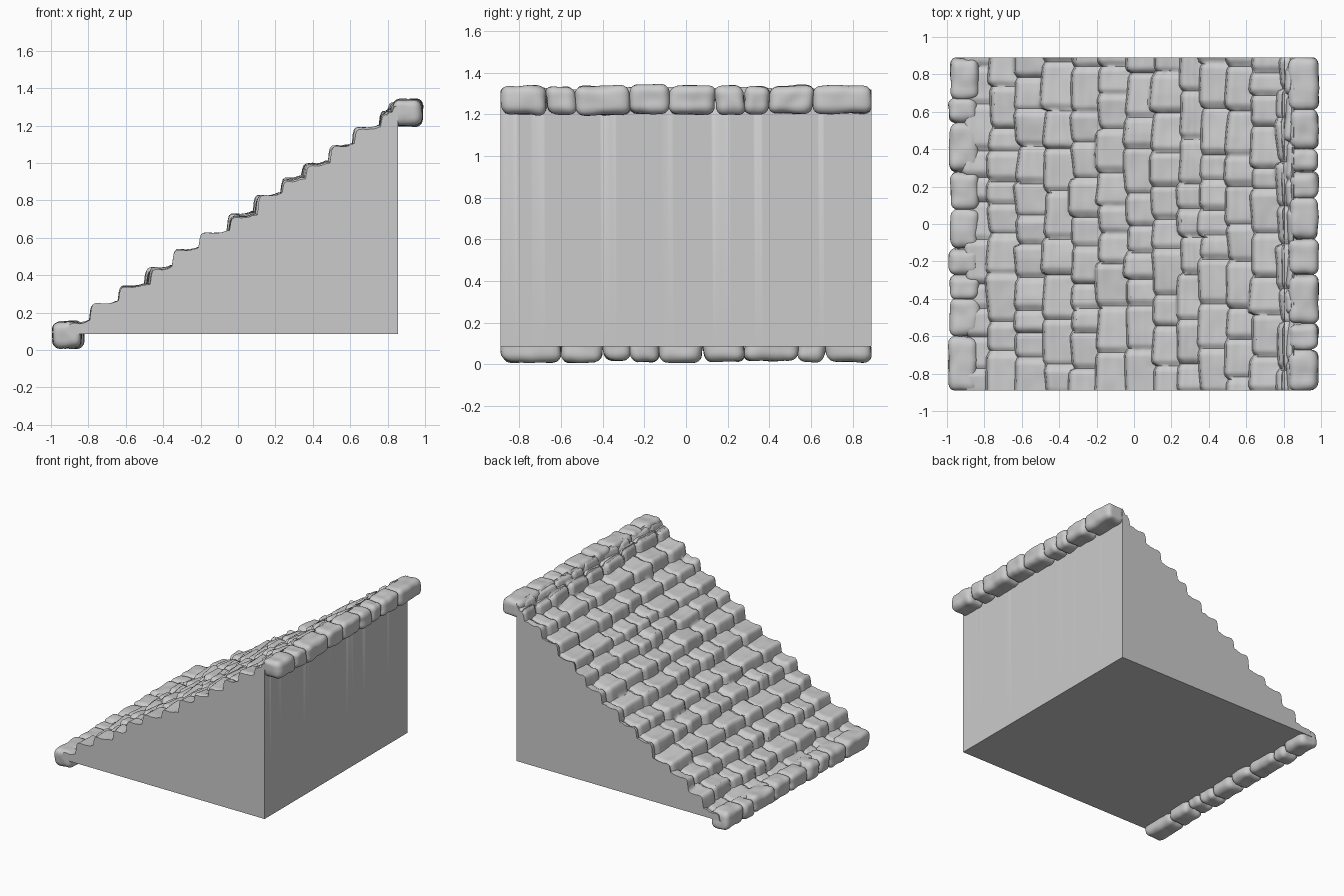
import bpy, bmesh, math, random
from mathutils import Vector, noise

random.seed(4)
if "Cube" in bpy.data.objects:
    bpy.data.objects.remove(bpy.data.objects["Cube"])

stone = bpy.data.materials.new("grey stone")
stone.use_nodes = True
stone.diffuse_color = (0.6, 0.6, 0.6, 1)
stone.node_tree.nodes["Principled BSDF"].inputs["Base Color"].default_value = (0.6, 0.6, 0.6, 1)

HALF = 0.89      # half the width of the flight
BASE = 0.085     # underside of the flight
BACK = 0.855     # back wall
ROWS = 150       # slices across the flight


def finish(bm, name, angle):
    bmesh.ops.recalc_face_normals(bm, faces=bm.faces)
    mesh = bpy.data.meshes.new(name)
    bm.to_mesh(mesh)
    bm.free()
    obj = bpy.data.objects.new(name, mesh)
    bpy.context.collection.objects.link(obj)
    mesh.materials.append(stone)
    bpy.ops.object.select_all(action='DESELECT')
    obj.select_set(True)
    bpy.context.view_layer.objects.active = obj
    bpy.ops.object.shade_smooth_by_angle(angle=math.radians(angle))
    return obj


def smooth(t):
    t = max(0, min(1, t))
    return t * t * (3 - 2 * t)


# One course of cobbles: list of (start, end, setback, drop, tilt)
def cobble_course():
    course, y = [], -HALF - random.uniform(0, 0.1)
    while y < HALF:
        end = y + random.uniform(0.12, 0.26)
        course.append((y, end, random.uniform(0, 0.024),
                       random.uniform(0, 0.018), random.uniform(-0.1, 0.1)))
        y = end
    return course


# Setback and drop of a course at y, blended across the joints
def sample(course, y):
    for i, (a, b, back, drop, tilt) in enumerate(course):
        if y <= b or i == len(course) - 1:
            joint = 1 - smooth(min(y - a, b - y) / 0.03)
            lean = tilt * (y - (a + b) / 2)
            return back + lean + joint * 0.012, max(0, drop + lean) + joint * 0.014


# Flight of steps: riser positions and tread heights
risers = [-0.93, -0.795, -0.645, -0.5, -0.355, -0.21, -0.06,
          0.08, 0.225, 0.335, 0.475, 0.61, 0.755, 0.805]
treads = [0.148, 0.247, 0.343, 0.44, 0.537, 0.628, 0.728,
          0.828, 0.922, 0.998, 1.093, 1.19, 1.28, 1.325]
courses = [cobble_course() for _ in risers]
# Shape of one riser (run, fraction of rise), then of one tread (fraction, lift)
RISER = [(0, 0.05), (0.004, 0.35), (0.008, 0.7), (0.014, 0.9), (0.026, 1)]
TREAD = [(0.2, 0.001), (0.4, -0.002), (0.6, 0.0), (0.8, 0.004), (0.93, 0.01)]


def slice_points(y):
    pts = [(-0.93, BASE)]
    before = BASE
    for i, (x, z) in enumerate(zip(risers, treads)):
        back, drop = sample(courses[i], y)
        wob = noise.noise(Vector((x * 5, y * 7, z * 3)))
        x0 = x + back + wob * 0.006
        top = z - drop + wob * 0.005
        after = risers[i + 1] if i + 1 < len(risers) else BACK
        pts += [(x0 + run, before + (top - before) * f) for run, f in RISER]
        start = x0 + 0.026
        for f, lift in TREAD:
            bump = noise.noise(Vector((x * 9 + f * 2, y * 9, 2))) * 0.008 * f
            pts.append((start + (after - start) * f, top + lift + bump))
        before = top + 0.01
    return pts + [(BACK, before), (BACK, BASE)]


bm = bmesh.new()
slices = []
for r in range(ROWS + 1):
    y = -HALF + 2 * HALF * r / ROWS
    slices.append([bm.verts.new((x, y, z)) for x, z in slice_points(y)])
for a, b in zip(slices, slices[1:]):
    for i in range(len(a)):
        j = (i + 1) % len(a)
        bm.faces.new((a[i], a[j], b[j], b[i]))
bm.faces.new(slices[0])
bm.faces.new(list(reversed(slices[-1])))
finish(bm, "step_flight", 40)


# Edging stones: rounded, chipped blocks in a row
def edging(name, cuts, x, z, size_x, size_z):
    for n, (a, b) in enumerate(zip(cuts, cuts[1:])):
        half = Vector((size_x / 2 * random.uniform(0.93, 1), (b - a) / 2 + 0.002,
                       size_z / 2 * random.uniform(0.92, 1)))
        centre = Vector((x + random.uniform(-0.006, 0.006), (a + b) / 2,
                         z + random.uniform(-0.004, 0.004)))
        shear = random.uniform(-0.12, 0.12)
        bm = bmesh.new()
        bmesh.ops.create_cube(bm, size=2)
        bmesh.ops.subdivide_edges(bm, edges=bm.edges, cuts=11, use_grid_fill=True)
        for v in bm.verts:
            p = Vector([c * h for c, h in zip(v.co, half)])
            # round the corners by pulling points onto an inset core
            r = 0.042
            core = Vector([max(-h + r, min(h - r, c)) for c, h in zip(p, half)])
            out = p - core
            if out.length > 0:
                p = core + out.normalized() * r
            chip = noise.noise((p + centre) * 13) * 0.009 - 0.002
            p += v.co.normalized() * chip
            p.y += p.z * shear
            v.co = p + centre
            v.co.y = max(-HALF, min(HALF, v.co.y))
        finish(bm, f"{name}_{n + 1}", 50)


edging("top_edging_stone",
       [-0.89, -0.67, -0.53, -0.27, -0.08, 0.14, 0.28, 0.40, 0.61, 0.89],
       0.908, 1.27, 0.165, 0.146)
edging("bottom_edging_stone",
       [-0.89, -0.60, -0.40, -0.27, -0.13, 0.08, 0.28, 0.54, 0.67, 0.89],
       -0.91, 0.08, 0.165, 0.146)
